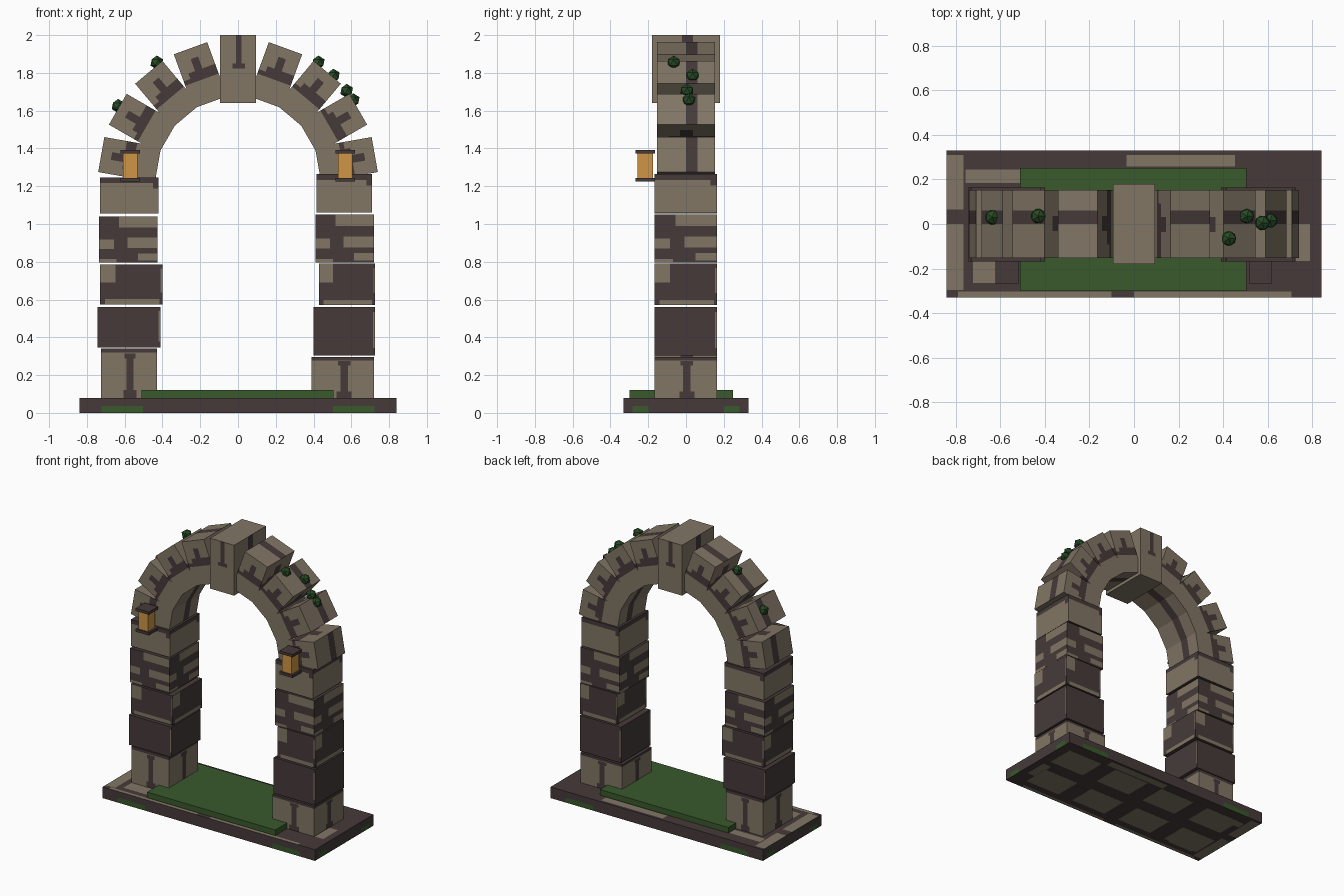
import bpy, bmesh, math
from mathutils import Matrix, Vector

if "Cube" in bpy.data.objects:
    bpy.data.objects.remove(bpy.data.objects["Cube"], do_unlink=True)


def material(name, *rgb):
    m = bpy.data.materials.new(name)
    m.use_nodes = True
    m.diffuse_color = (*rgb, 1)
    node = next(n for n in m.node_tree.nodes if n.type == 'BSDF_PRINCIPLED')
    node.inputs["Base Color"].default_value = (*rgb, 1)
    node.inputs["Roughness"].default_value = 0.9
    return m


TAN, DARK, GRASS, GLOW, MOSS = range(5)
PALETTE = [material("tan_stone", .22, .18, .13), material("dark_mortar", .061, .042, .042),
           material("grass_green", .04, .1, .024), material("lantern_glow", .62, .3, .06),
           material("moss_green", .02, .07, .018)]


def finish(bm, name):
    mesh = bpy.data.meshes.new(name)
    bm.to_mesh(mesh)
    bm.free()
    for m in PALETTE:
        mesh.materials.append(m)
    obj = bpy.data.objects.new(name, mesh)
    bpy.context.collection.objects.link(obj)
    return obj


def pick(patches, u, v, base):
    for u0, u1, v0, v1, colour in patches:
        if u0 < u < u1 and v0 < v < v1:
            base = colour
    return base


def block(name, lo, hi, base, side=(), cap=(), cap_base=None, turn=None):
    """Box whose walls and caps carry rectangular patches in 0..1 face space."""
    lo, hi = Vector(lo), Vector(hi)
    size = hi - lo
    bm = bmesh.new()
    bmesh.ops.create_cube(bm, size=1)
    for v in bm.verts:
        v.co += Vector((.5, .5, .5))
    # Cut the unit box along every patch border
    across = {round(t, 4) for p in side for u in p[:2] for t in (u, 1 - u)}
    cuts = [across | {u for p in cap for u in p[:2]},
            across | {v for p in cap for v in p[2:4]},
            {v for p in side for v in p[2:4]}]
    for axis, values in enumerate(cuts):
        normal = Vector([axis == i for i in range(3)])
        for t in sorted(values):
            if 0 < t < 1:
                bmesh.ops.bisect_plane(bm, geom=bm.verts[:] + bm.edges[:] + bm.faces[:],
                                       plane_co=normal * t, plane_no=normal)
    bm.normal_update()
    for f in bm.faces:
        c, n = f.calc_center_median(), f.normal
        if abs(n.z) > .5:
            f.material_index = pick(cap, c.x, c.y, base if cap_base is None else cap_base)
        else:
            u = c.x if abs(n.y) > .5 else c.y
            if n.y > .5 or n.x < -.5:
                u = 1 - u
            f.material_index = pick(side, u, c.z, base)
    bmesh.ops.dissolve_limit(bm, angle_limit=.01, verts=bm.verts[:], edges=bm.edges[:],
                             delimit={'MATERIAL'})
    for v in bm.verts:
        v.co = Vector([lo[i] + size[i] * v.co[i] for i in range(3)])
    if turn:
        bm.transform(turn)
    return finish(bm, name)


# Base slab: mossy edges, worn stones on top and underneath
base_caps = [(0, .045, .05, .5, TAN), (0, .045, .6, .97, TAN), (.48, .77, .89, .97, TAN),
             (.05, .2, .78, .87, TAN), (.03, .44, 0, .04, TAN), (.5, .92, 0, .04, TAN),
             (.93, .97, .25, .5, TAN), (.07, .19, .1, .25, TAN)]
base = block("base_slab", (-.84, -.33, 0), (.84, .33, .08), DARK,
             [(.07, .2, 0, .45, GRASS), (.8, .93, 0, .45, GRASS)], base_caps)

# Flagstones under the slab
for col in range(4):
    for row in range(2):
        x, y = -.6 + col * .4 + row * .04, -.15 + row * .3
        block("underside_flagstone", (x - .15, y - .1, -.001), (x + .13, y + .1, .001), TAN)

block("grass_path", (-.51, -.3, .08), (.505, .25, .12), GRASS)

# Pillar courses: painted pattern per row, shared by both pillars
patterns = [
    (TAN, [(.46, .58, 0, .9, DARK), (.4, .64, 0, .16, DARK), (.42, .62, .8, .9, DARK),
           (0, 1, .92, 1, DARK)]),
    (DARK, [(.97, 1, .15, .9, TAN)]),
    (DARK, [(0, .25, .55, 1, TAN), (.08, .95, 0, .13, TAN), (.97, 1, .3, .9, TAN)]),
    (DARK, [(0, .25, .3, .5, TAN), (0, .3, 0, .08, TAN), (.48, 1, .32, .54, TAN),
            (.34, 1, .76, 1, TAN), (.66, 1, .05, .2, TAN)]),
    (TAN, [(0, 1, .85, 1, DARK), (.9, 1, .7, .85, DARK)]),
]
left_rows = [(.39, .72, .08, .295), (.4, .725, .305, .56), (.43, .725, .57, .79),
             (.41, .72, .795, 1.05), (.415, .71, 1.06, 1.265)]
right_rows = [(-.725, -.43, .08, .34), (-.745, -.41, .345, .56), (-.73, -.4, .575, .785),
              (-.735, -.425, .795, 1.04), (-.73, -.42, 1.055, 1.245)]
for label, rows in (("left", left_rows), ("right", right_rows)):
    for i, (x0, x1, z0, z1) in enumerate(rows):
        colour, patches = patterns[i]
        block(f"{label}_pillar_course_{i + 1}", (x0, -.168, z0), (x1, .164, z1),
              colour, patches, cap_base=DARK)

# Arch stones: identical blocks fanned about the arch centre
SPRING = 1.24
stone_side = [(0, 1, .42, .6, DARK), (.4, .62, .6, .82, DARK), (0, .2, .5, .6, TAN)]
stone_cap = [(0, 1, .5, .7, DARK)]
for i in range(9):
    if i == 4:
        continue
    turn = Matrix.Translation((0, 0, SPRING)) @ Matrix.Rotation(math.radians(20 * i - 80), 4, 'Y')
    block(f"arch_stone_{i + 1}", (-.094, -.153, .43), (.094, .153, .735), TAN,
          stone_side, stone_cap, turn=turn)

block("keystone", (-.095, -.18, 1.64), (.095, .18, 2), TAN,
      [(.44, .6, .56, 1, DARK), (.34, .7, .51, .58, DARK)])

# Lanterns on the front of both pillars
for label, x in (("left", .567), ("right", -.57)):
    block(f"{label}_lantern_glass", (x - .038, -.257, 1.24), (x + .038, -.176, 1.375), GLOW)
    for part, z in (("foot", 1.224), ("roof", 1.372)):
        block(f"{label}_lantern_{part}", (x - .052, -.267, z), (x + .052, -.165, z + .02), DARK)

# Moss tufts on the arch
for x, y, z in [(-.635, .03, 1.625), (-.43, .035, 1.855), (.425, -.065, 1.855),
                (.505, .035, 1.785), (.575, .005, 1.705), (.61, .015, 1.655)]:
    bm = bmesh.new()
    bmesh.ops.create_icosphere(bm, subdivisions=1, radius=.037,
                               matrix=Matrix.Translation((x, y, z)))
    for f in bm.faces:
        f.material_index = MOSS
    finish(bm, "moss_tuft")
